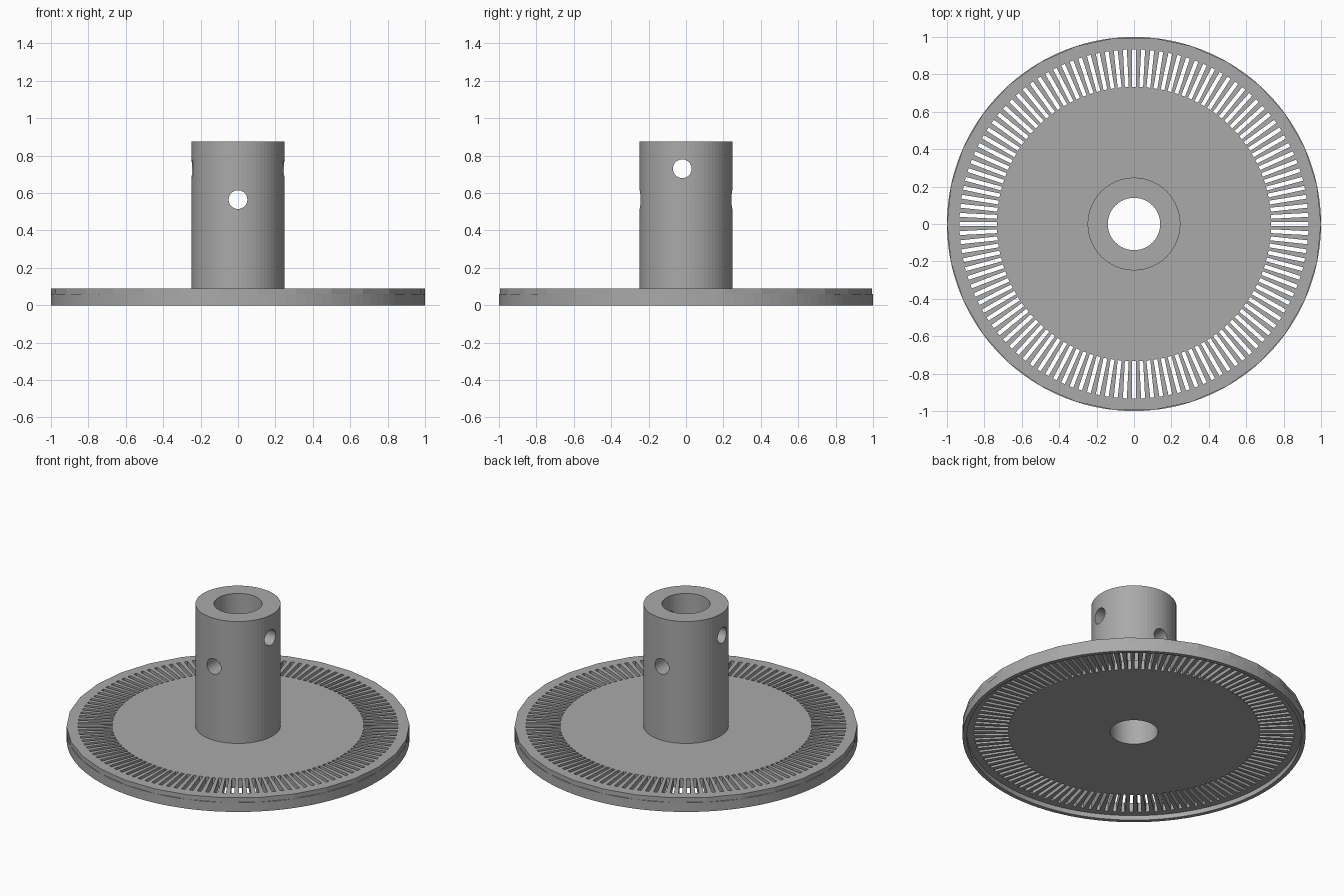
import bpy, bmesh, math
from mathutils import Matrix

if "Cube" in bpy.data.objects:
    bpy.data.objects.remove(bpy.data.objects["Cube"])

grey = bpy.data.materials.new("grey plastic")
grey.use_nodes = True
colour = (0.4, 0.4, 0.4, 1)
grey.diffuse_color = colour
grey.node_tree.nodes["Principled BSDF"].inputs["Base Color"].default_value = colour

SLOTS = 120
BORE = 0.14


def finish(name, bm, helper=False):
    bmesh.ops.recalc_face_normals(bm, faces=bm.faces)
    mesh = bpy.data.meshes.new(name)
    bm.to_mesh(mesh)
    bm.free()
    mesh.materials.append(grey)
    obj = bpy.data.objects.new(name, mesh)
    bpy.context.collection.objects.link(obj)
    obj.hide_render = helper
    obj.hide_viewport = helper
    return obj


def tube(name, outer, inner, z0, z1, sides):
    """Hollow cylinder made of four rings of vertices."""
    bm = bmesh.new()
    rings = []
    for r, z in ((outer, z0), (outer, z1), (inner, z1), (inner, z0)):
        rings.append([bm.verts.new((r * math.cos(2 * math.pi * i / sides),
                                    r * math.sin(2 * math.pi * i / sides), z))
                      for i in range(sides)])
    for k in range(4):
        a, b = rings[k], rings[(k + 1) % 4]
        for i in range(sides):
            j = (i + 1) % sides
            bm.faces.new((a[i], a[j], b[j], b[i]))
    return finish(name, bm)


def rod(name, radius, length, matrix):
    """Solid round cutter."""
    bm = bmesh.new()
    bmesh.ops.create_cone(bm, cap_ends=True, segments=64, radius1=radius,
                          radius2=radius, depth=length, matrix=matrix)
    return finish(name, bm, helper=True)


def cut(obj, cutter):
    mod = obj.modifiers.new("cut " + cutter.name, 'BOOLEAN')
    mod.operation = 'DIFFERENCE'
    mod.solver = 'EXACT'
    mod.object = cutter


# Slotted disc: coarse outline, round bore
bm = bmesh.new()
bmesh.ops.create_cone(bm, cap_ends=True, segments=30, radius1=1, radius2=1,
                      depth=0.06, matrix=Matrix.Rotation(math.radians(90), 4, 'Z')
                      @ Matrix.Rotation(math.radians(-90), 4, 'Z'))
# Put one corner on the x axis and raise the disc
corner = max(bm.verts, key=lambda v: v.co.x)
turn = -math.atan2(corner.co.y, corner.co.x)
bmesh.ops.transform(bm, verts=bm.verts, matrix=Matrix.Translation((0, 0, 0.06))
                    @ Matrix.Rotation(turn, 4, 'Z'))
disc = finish("slotted_disc", bm)

# Ring of radial slots
bm = bmesh.new()
for i in range(SLOTS):
    bmesh.ops.create_cube(bm, size=1, matrix=Matrix.Rotation(2 * math.pi * i / SLOTS, 4, 'Z')
                          @ Matrix.Translation((0.833, 0, 0.06))
                          @ Matrix.Diagonal((0.2, 0.021, 0.2, 1)))
cut(disc, finish("slot_cutter", bm, helper=True))
cut(disc, rod("bore_cutter", BORE, 0.4, Matrix.Translation((0, 0, 0.06))))

# Rim lip below the disc
tube("rim_lip", 1.0, 0.975, 0.0, 0.06, 120)

# Hub with two crossing pin holes
hub = tube("hub", 0.248, BORE, 0.09, 0.875, 64)
cut(hub, rod("front_pin_cutter", 0.05, 0.8, Matrix.Translation((0, 0, 0.565))
             @ Matrix.Rotation(math.pi / 2, 4, 'X')))
cut(hub, rod("side_pin_cutter", 0.05, 0.8, Matrix.Translation((0, -0.02, 0.73))
             @ Matrix.Rotation(math.pi / 2, 4, 'Y')))
